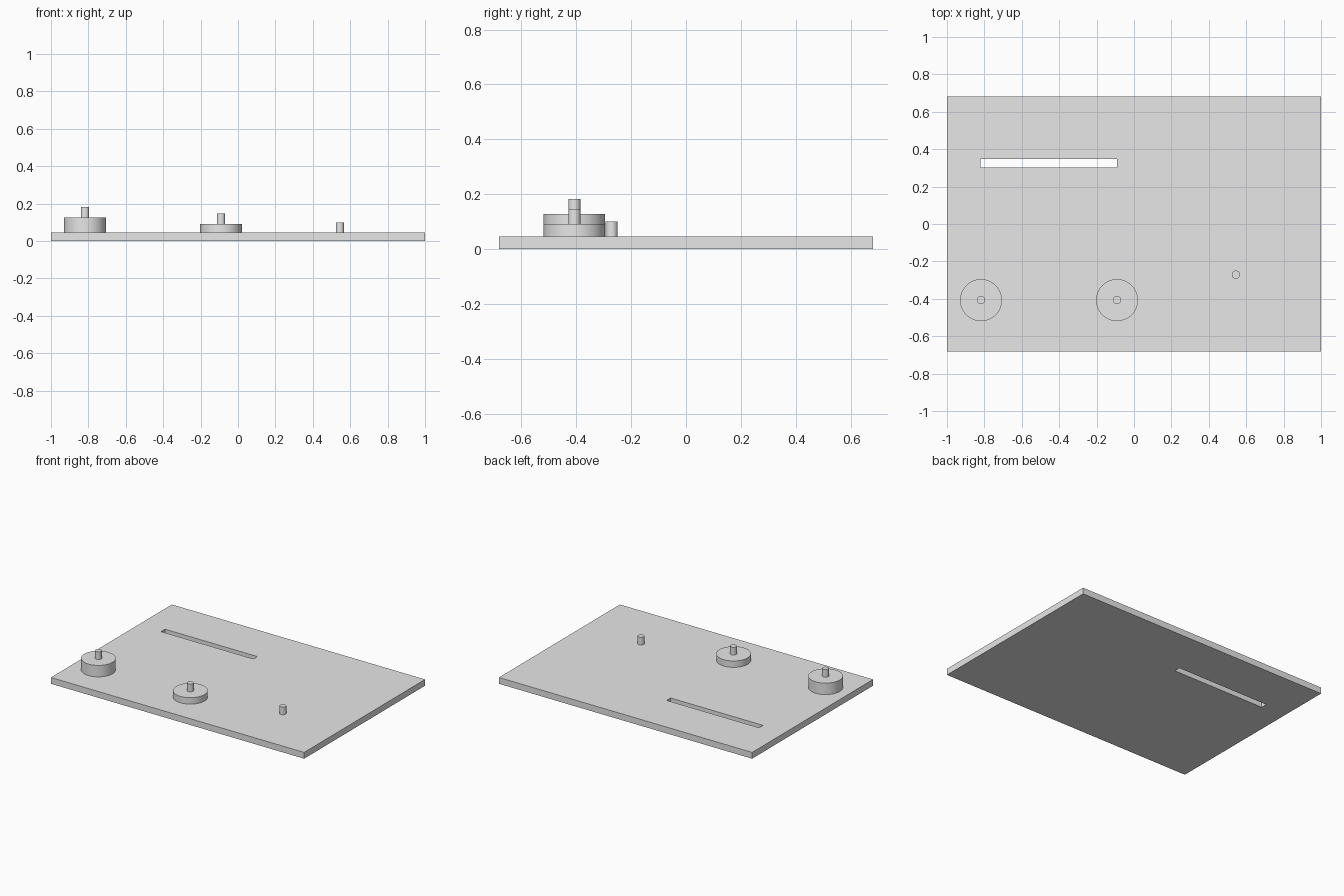
import bpy
import math

cube = bpy.data.objects.get("Cube")
if cube:
    bpy.data.objects.remove(cube, do_unlink=True)

# Single plain grey material
grey = bpy.data.materials.new("light_grey")
grey.use_nodes = True
GREY = (0.8, 0.8, 0.8, 1)
grey.diffuse_color = GREY
grey.node_tree.nodes["Principled BSDF"].inputs["Base Color"].default_value = GREY

PLATE_TOP = 0.045


def box(name, x0, x1, y0, y1, z0, z1):
    bpy.ops.mesh.primitive_cube_add(
        size=1, location=((x0 + x1) / 2, (y0 + y1) / 2, (z0 + z1) / 2))
    ob = bpy.context.object
    ob.name = name
    ob.scale = (x1 - x0, y1 - y0, z1 - z0)
    bpy.ops.object.transform_apply(location=False, rotation=False, scale=True)
    ob.data.materials.append(grey)
    return ob


def cylinder(name, x, y, radius, z0, z1):
    bpy.ops.mesh.primitive_cylinder_add(
        vertices=64, radius=radius, depth=z1 - z0, location=(x, y, (z0 + z1) / 2))
    ob = bpy.context.object
    ob.name = name
    ob.data.materials.append(grey)
    bpy.ops.object.shade_smooth_by_angle(angle=math.radians(30))
    return ob


# Base plate with a slot cut right through
plate = box("base_plate", -1, 1, -0.682, 0.682, 0, PLATE_TOP)
cutter = box("slot_cutter", -0.82, -0.09, 0.302, 0.347, -0.1, 0.2)
cutter.hide_render = True
cut = plate.modifiers.new("slot", "BOOLEAN")
cut.operation = "DIFFERENCE"
cut.solver = "EXACT"
cut.object = cutter
bpy.context.view_layer.objects.active = plate
bpy.ops.object.modifier_apply(modifier=cut.name)
bpy.data.objects.remove(cutter, do_unlink=True)

# Raised bosses, each with a centre pin
for side, x, top in (("right", -0.818, 0.127), ("middle", -0.091, 0.091)):
    cylinder(side + "_boss", x, -0.407, 0.112, PLATE_TOP, top)
    cylinder(side + "_boss_pin", x, -0.407, 0.022, top, top + 0.055)

# Lone locating pin
cylinder("locating_pin", 0.545, -0.271, 0.022, PLATE_TOP, 0.1)
